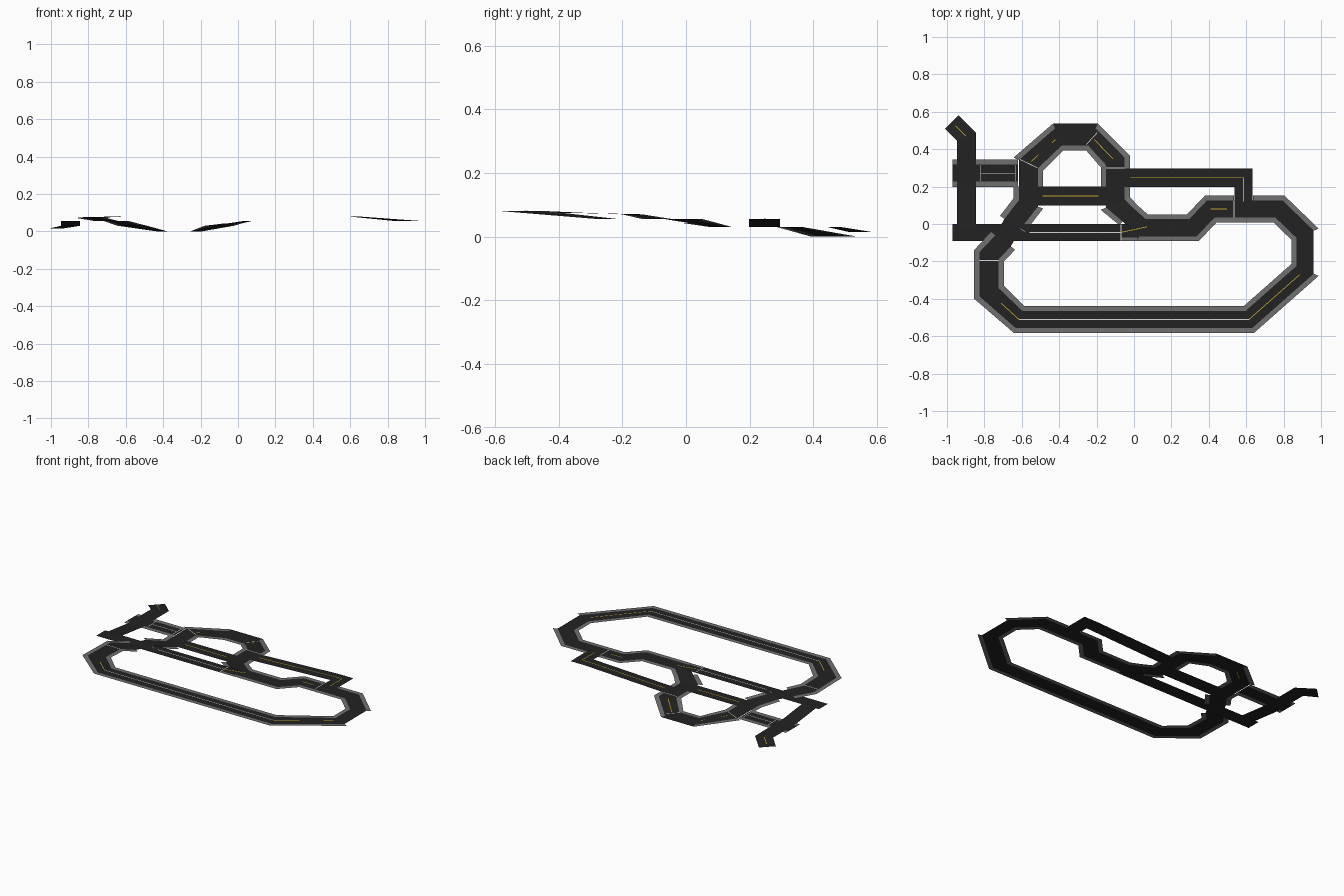
import bpy
from mathutils import Vector

cube = bpy.data.objects.get("Cube")
if cube:
    bpy.data.objects.remove(cube)


def material(name, colour):
    m = bpy.data.materials.new(name)
    m.use_nodes = True
    m.diffuse_color = (*colour, 1)
    m.node_tree.nodes["Principled BSDF"].inputs["Base Color"].default_value = (*colour, 1)
    return m


ASPHALT = material("asphalt", (0.016, 0.016, 0.016))
PAVEMENT = material("pavement_grey", (0.16, 0.16, 0.16))
YELLOW = material("lane_yellow", (0.6, 0.42, 0.02))
WHITE = material("lane_white", (0.7, 0.7, 0.7))

ROAD, WALK, LINE = 0.046, 0.072, 0.002


def ribbon(name, path, right, left, mat, closed=False, keep=None, lift=0.0):
    """Flat mitred strip between two sideways offsets of a path (x, y, z, width factor)."""
    n = len(path)
    pts = [Vector(p[:3]) for p in path]
    width = [p[3] if len(p) > 3 else 1 for p in path]

    def normal(i):
        d = pts[(i + 1) % n] - pts[i % n]
        return Vector((-d.y, d.x, 0)).normalized()

    verts = []
    for i in range(n):
        before = normal(i - 1 if closed or i > 0 else i)
        after = normal(i if closed or i < n - 1 else i - 1)
        side = (before + after) / (1 + before.dot(after)) * width[i]
        up = Vector((0, 0, lift))
        verts += [pts[i] + side * right + up, pts[i] + side * left + up]
    faces = []
    for i in range(n if closed else n - 1):
        if keep is None or i in keep:
            j = (i + 1) % n
            faces.append((2 * i, 2 * j, 2 * j + 1, 2 * i + 1))
    mesh = bpy.data.meshes.new(name)
    mesh.from_pydata(verts, [], faces)
    mesh.materials.append(mat)
    mesh.update()
    ob = bpy.data.objects.new(name, mesh)
    bpy.context.collection.objects.link(ob)
    return ob


def stripe(name, path, mat):
    return ribbon(name, path, -LINE, LINE, mat, lift=0.0015)


# Main circuit, counter-clockwise, with extra points where side roads join
circuit = [
    (-.615, -.51, .08), (.615, -.51, .08), (.915, -.245, .055), (.915, -.055, .055),
    (.775, .08, .055), (.635, .08, .055), (.535, .08, .055), (.41, .08, .055),
    (.315, -.02, .055), (.045, -.02, .055), (-.03, .047, .042), (-.1, .11, .03, 1.08),
    (-.1, .2, .03, 1.08), (-.1, .295, .03, 1.08), (-.1, .335, .03, 1.08),
    (-.225, .465, 0), (-.405, .465, 0), (-.565, .32, .03, 1.1), (-.565, .2, .03, 1.1),
    (-.565, .11, .03, 1.1), (-.65, 0, .055, 1.1), (-.70, -.09, .055, 1.1),
    (-.775, -.17, .07, 1.1), (-.775, -.365, .075, 1.1)]
count = len(circuit)
outer_gaps = {2, 5, 12, 15, 17, 20}
inner_gaps = {9, 11, 18, 20}
ribbon("main_road", circuit, -ROAD, ROAD, ASPHALT, True)
ribbon("outer_pavement", circuit, -WALK, -ROAD, PAVEMENT, True, set(range(count)) - outer_gaps)
ribbon("inner_pavement", circuit, ROAD, WALK, PAVEMENT, True, set(range(count)) - inner_gaps)

# Top bend is asphalt right to its outer edge, like the junction corner
ribbon("bend_shoulder", circuit, -WALK, -ROAD, ASPHALT, True, {15})

# Straight road along the middle
ribbon("middle_road", [(-.97, -.045, .054), (.05, -.045, .054)], -.046, .046, ASPHALT)
ribbon("middle_pavement", [(-.07, -.082, .0545), (.02, -.082, .0545)], -.01, .01, PAVEMENT)

# Road across the inside of the bend
ribbon("bend_link_road", [(-.52, .15, .03), (-.14, .15, .03)], -.05, .05, ASPHALT)

# Sloped road that turns a corner to rejoin the circuit
corner_road = [(-.06, .247, .03), (.53, .247, .055), (.585, .247, .055), (.585, .12, .055)]
ribbon("corner_road", corner_road, -.049, .049, ASPHALT, lift=-0.0005)

# Side road running to the open end
end_road = [(-.895, -.01, .055), (-.895, .2, .03), (-.895, .465, .03), (-.975, .545, .015)]
ribbon("end_road", end_road, -.051, .051, ASPHALT)

# Short crossing road with a stub past the side road
for name, x0, x1 in (("crossing", -.845, -.62), ("stub", -.97, -.945)):
    path = [(x0, .272, .03), (x1, .272, .03)]
    ribbon(name + "_road", path, -.045, .045, ASPHALT)
    ribbon(name + "_pavement_front", path, -.073, -.045, PAVEMENT)
    ribbon(name + "_pavement_back", path, .045, .073, PAVEMENT)


# Part of one circuit piece, for its centre line
def along(i, a, b):
    p, q = Vector(circuit[i][:3]), Vector(circuit[(i + 1) % count][:3])
    return [p.lerp(q, a)[:], p.lerp(q, b)[:]]


# Yellow centre lines
stripe("corner_line", [(-.02, .247, .032)] + corner_road[1:], YELLOW)
stripe("end_line", [(-.9, .47, .029), (-.955, .525, .019)], YELLOW)
stripe("bend_link_line", [(-.49, .15, .03), (-.19, .15, .03)], YELLOW)
stripe("merge_line", [(-.07, -.045, .055), (.07, -.015, .0555)], YELLOW)
for i, a, b in ((1, 0, .9), (6, .3, 1), (14, .1, .9), (16, .1, .9), (count - 1, .4, 1)):
    stripe("yellow_line", along(i, a, b), YELLOW)

# White centre lines
stripe("front_line", along(0, 0, 1), WHITE)
stripe("middle_line", [(-.56, -.045, .0545), (-.07, -.045, .0545)], WHITE)
stripe("crossing_line", [(-.82, .272, .03), (-.635, .272, .03)], WHITE)

# White stop lines across the road
for x0, y0, x1, y1, z in (
        (-.825, -.195, -.725, -.195, .071), (-.82, .23, -.82, .315, .03),
        (-.635, .23, -.635, .315, .03), (-.15, .3, -.05, .3, .03),
        (.535, .035, .535, .125, .055), (-.07, -.09, -.07, 0, .0545),
        (-.61, .345, -.515, .3, .03)):
    stripe("stop_line", [(x0, y0, z), (x1, y1, z)], WHITE)
stripe("bend_stop_line", [(-.255, .425, 0.001), (-.195, .49, 0.001)], WHITE)
